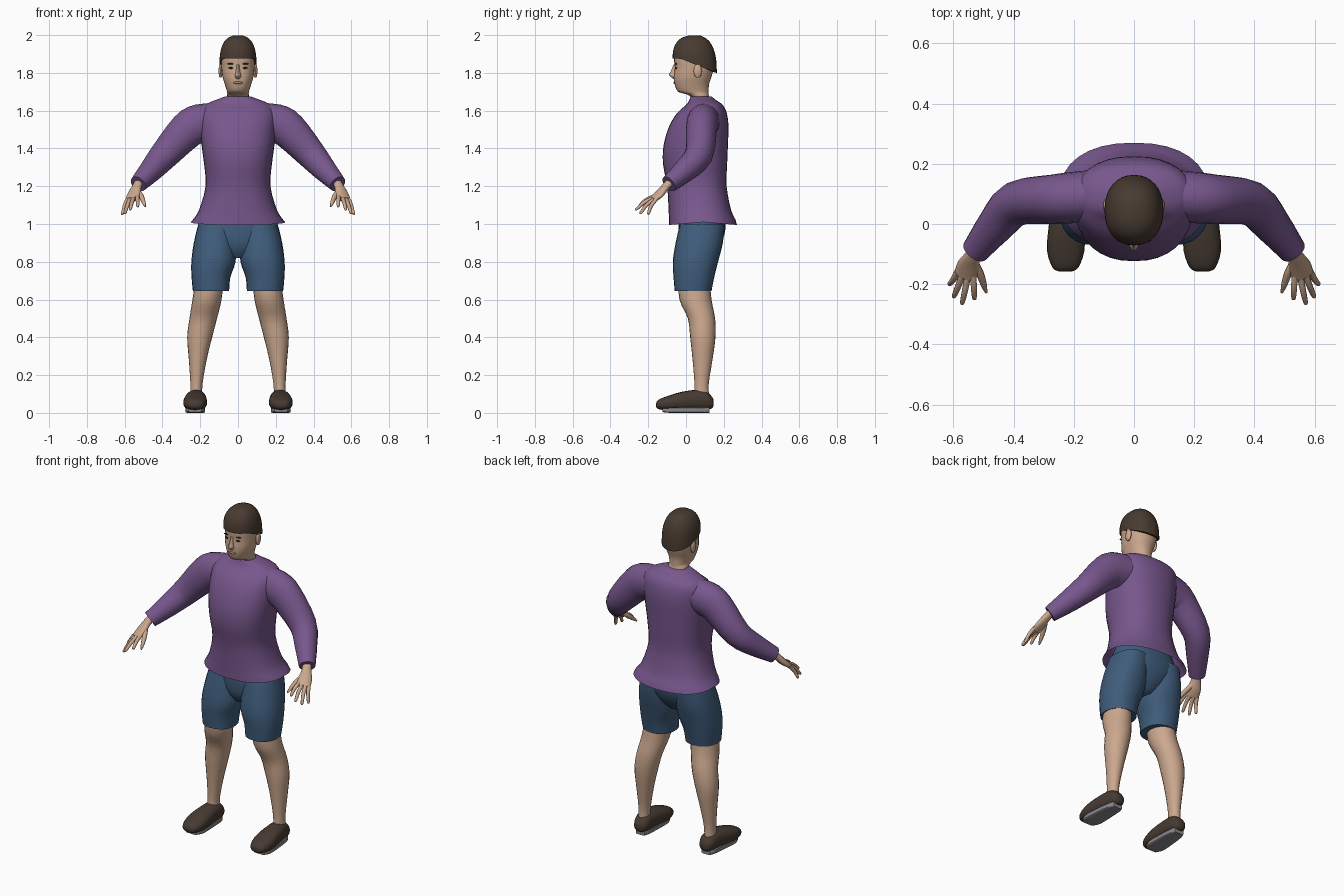
import bpy, bmesh, math
from mathutils import Vector

if "Cube" in bpy.data.objects:
    bpy.data.objects.remove(bpy.data.objects["Cube"])


def mat(name, r, g, b):
    m = bpy.data.materials.new(name)
    m.diffuse_color = (r, g, b, 1)
    m.use_nodes = True
    m.node_tree.nodes["Principled BSDF"].inputs["Base Color"].default_value = m.diffuse_color
    return m


SKIN = mat("skin", 0.60, 0.39, 0.27)
PURPLE = mat("purple_cloth", 0.185, 0.095, 0.265)
BLUE = mat("blue_cloth", 0.05, 0.108, 0.20)
HAIR = mat("dark_brown_hair", 0.065, 0.043, 0.03)
SHOE = mat("brown_leather", 0.062, 0.043, 0.032)
SOLE = mat("grey_rubber", 0.25, 0.25, 0.27)
LIP = mat("lip", 0.42, 0.23, 0.17)
DARK = mat("dark_eye", 0.03, 0.02, 0.016)


def smooth_rows(rows, sub):
    """Catmull-Rom interpolation of rows of numbers."""
    out = []
    for i in range(len(rows) - 1):
        a, b, c, d = (rows[max(0, min(len(rows) - 1, i + k))] for k in (-1, 0, 1, 2))
        for s in range(sub):
            t = s / sub
            out.append([0.5 * (2 * q + (r - p) * t + (2 * p - 5 * q + 4 * r - w) * t * t
                               + (3 * q - p - 3 * r + w) * t ** 3)
                        for p, q, r, w in zip(a, b, c, d)])
    return out + [list(rows[-1])]


def skin_rings(name, rings, material, mirror=False, caps=(True, True), angle=50):
    """Join rings of points into one smooth surface."""
    bm = bmesh.new()
    vr = [[bm.verts.new(p) for p in ring] for ring in rings]
    n = len(vr[0])
    for a, b in zip(vr, vr[1:]):
        for i in range(n):
            j = (i + 1) % n
            bm.faces.new((a[i], a[j], b[j], b[i]))
    if caps[0]:
        bm.faces.new(vr[0][::-1])
    if caps[1]:
        bm.faces.new(vr[-1])
    bmesh.ops.recalc_face_normals(bm, faces=bm.faces)
    me = bpy.data.meshes.new(name)
    bm.to_mesh(me)
    bm.free()
    me.materials.append(material)
    ob = bpy.data.objects.new(name, me)
    bpy.context.collection.objects.link(ob)
    if mirror:
        ob.modifiers.new("mirror", 'MIRROR').use_mirror_merge = False
    bpy.ops.object.select_all(action='DESELECT')
    ob.select_set(True)
    bpy.context.view_layer.objects.active = ob
    bpy.ops.object.shade_smooth_by_angle(angle=math.radians(angle))
    return ob


def oval(n, power):
    for i in range(n):
        a = 2 * math.pi * i / n
        c, s = math.cos(a), math.sin(a)
        yield (math.copysign(abs(c) ** (2 / power), c),
               math.copysign(abs(s) ** (2 / power), s))


def stack(name, rows, material, n=24, power=2.2, sub=3, dip=0, **kw):
    """Loft upward. Row: z, centre x, half width, front y, back y."""
    rings = []
    for k, (z, cx, hw, y0, y1) in enumerate(smooth_rows(rows, sub)):
        drop = dip if k == 0 else 0
        rings.append([(cx + hw * c, (y0 + y1) / 2 + (y1 - y0) / 2 * s, z - drop * abs(s))
                      for c, s in oval(n, power)])
    return skin_rings(name, rings, material, **kw)


def lengthwise(name, rows, material, n=20, power=2.4, sub=3, **kw):
    """Loft along y. Row: y, centre x, half width, bottom z, top z."""
    rings = [[(cx + hw * c, y, (z0 + z1) / 2 + (z1 - z0) / 2 * s) for c, s in oval(n, power)]
             for y, cx, hw, z0, z1 in smooth_rows(rows, sub)]
    return skin_rings(name, rings, material, **kw)


def tube(name, rows, material, side, n=16, sub=3, **kw):
    """Limb along a path. Row: x, y, z, radius along side, other radius."""
    rows = smooth_rows(rows, sub)
    pts = [Vector(r[:3]) for r in rows]
    rings = []
    for i, r in enumerate(rows):
        t = (pts[min(i + 1, len(pts) - 1)] - pts[max(i - 1, 0)]).normalized()
        u = Vector(side)
        u = (u - t * u.dot(t)).normalized()
        v = t.cross(u)
        rings.append([pts[i] + u * r[3] * c + v * r[4] * s for c, s in oval(n, 2)])
    return skin_rings(name, rings, material, mirror=True, **kw)


def blob(name, centre, size, material, mirror=True, n=12):
    """Small ellipsoid."""
    rings = []
    for k in range(1, 8):
        p = math.pi * k / 8
        rings.append([(centre[0] + size[0] * math.sin(p) * c,
                       centre[1] + size[1] * math.sin(p) * s,
                       centre[2] - size[2] * math.cos(p)) for c, s in oval(n, 2)])
    return skin_rings(name, rings, material, mirror=mirror)


# Shirt body with flared open hem
stack("shirt_body", [
    (1.01, 0, .25, -.09, .27), (1.07, 0, .208, -.092, .24), (1.20, 0, .172, -.10, .215),
    (1.32, 0, .18, -.122, .218), (1.42, 0, .193, -.118, .222), (1.52, 0, .20, -.088, .225),
    (1.59, 0, .20, -.045, .215), (1.63, 0, .175, 0, .195), (1.652, 0, .13, .015, .165),
    (1.675, 0, .068, .025, .135)], PURPLE, n=32, power=2.3, dip=.015, caps=(False, True))

# Sleeves
tube("sleeve", [
    (.08, .10, 1.55, .085, .09), (.20, .088, 1.532, .085, .103), (.27, .082, 1.495, .082, .098),
    (.39, .068, 1.365, .074, .078), (.46, -.005, 1.285, .062, .063),
    (.528, -.09, 1.212, .046, .046)], PURPLE, (0, 1, 0), n=20)

# Hands: palm, fingers and thumb
SPREAD = Vector((.93, .2, -.3)).normalized()
tube("palm", [
    (.515, -.07, 1.235, .026, .022), (.535, -.105, 1.20, .026, .02),
    (.55, -.14, 1.16, .038, .019), (.563, -.175, 1.13, .038, .014)], SKIN, SPREAD)
TIPS = [(.530, -.252, 1.092), (.572, -.268, 1.075), (.600, -.245, 1.055), (.614, -.202, 1.05)]
for i, tip in enumerate(TIPS):
    root = Vector((.560, -.165, 1.138)) + SPREAD * (-.028 + .0187 * i)
    mid = root.lerp(Vector(tip), .5) + Vector((0, -.004, .006))
    tube("finger_%d" % (i + 1), [(*root, .0115, .0115), (*mid, .0105, .0105),
                                 (*root.lerp(Vector(tip), .92), .008, .008),
                                 (*tip, .003, .003)], SKIN, SPREAD, n=8)
tube("thumb", [(.535, -.12, 1.18, .014, .014), (.512, -.165, 1.145, .014, .013),
               (.498, -.205, 1.112, .010, .010), (.491, -.228, 1.092, .004, .004)],
     SKIN, SPREAD, n=8)

# Shorts
stack("shorts_seat", [
    (.82, 0, .05, .0, .12), (.88, 0, .13, -.035, .175), (.98, 0, .205, -.04, .21),
    (1.10, 0, .165, -.03, .19)], BLUE, n=28)
stack("shorts_leg", [
    (.645, .143, .096, -.06, .135), (.72, .143, .103, -.066, .15), (.80, .13, .117, -.07, .17),
    (.90, .122, .112, -.055, .195), (1.0, .11, .10, -.032, .205)], BLUE, n=24, mirror=True)

# Bare legs
stack("leg", [
    (.07, .222, .033, .04, .125), (.15, .22, .032, .045, .12), (.28, .213, .047, .035, .14),
    (.40, .203, .066, .022, .156), (.50, .184, .073, .010, .154), (.60, .164, .077, -.035, .135),
    (.72, .15, .075, -.04, .125)], SKIN, n=20, power=2, mirror=True)

# Shoes and soles
lengthwise("shoe", [
    (-.158, .228, .02, .032, .052), (-.145, .228, .043, .020, .070), (-.09, .227, .062, .012, .092),
    (-.02, .225, .060, .012, .112), (.06, .222, .052, .014, .122), (.11, .22, .046, .016, .112),
    (.138, .22, .032, .025, .085), (.146, .22, .016, .04, .07)], SHOE, mirror=True)
lengthwise("shoe_sole", [
    (-.125, .228, .035, .004, .028), (-.08, .227, .052, 0, .03), (0, .225, .05, 0, .03),
    (.09, .222, .042, 0, .03), (.125, .22, .03, 0, .03)], SOLE, power=6, mirror=True, angle=35)

# Neck and head
stack("head", [
    (1.60, 0, .065, .035, .135), (1.66, 0, .058, .035, .125), (1.686, 0, .057, .005, .12),
    (1.70, 0, .058, -.042, .12), (1.74, 0, .070, -.060, .122), (1.78, 0, .082, -.064, .135),
    (1.83, 0, .088, -.060, .148), (1.88, 0, .089, -.063, .15), (1.93, 0, .083, -.048, .14),
    (1.965, 0, .055, -.015, .105), (1.985, 0, .02, .02, .07)], SKIN, n=28)

# Hair cap: the lower edge is high over the brow, low at the nape
hair = []
for k in range(13):
    t = min(k / 12, .985)
    f = (1 - t ** 2.5) ** (1 / 2.5)
    ring = []
    for c, s in oval(32, 2.2):
        base = 1.845 + (-.045 * s if s > 0 else .03 * min(1, -s * 1.6))
        ring.append((.098 * c * f, .046 + .117 * s * f, base + (2.0 - base) * t))
    hair.append(ring)
hair.insert(0, [(x * .85, .046 + (y - .046) * .85, z + .004) for x, y, z in hair[0]])
skin_rings("hair", hair, HAIR, caps=(False, True))

# Face details
stack("nose", [
    (1.765, 0, .010, -.062, -.03), (1.778, 0, .017, -.080, -.03), (1.79, 0, .016, -.090, -.03),
    (1.81, 0, .011, -.080, -.03), (1.845, 0, .009, -.066, -.03)], SKIN, n=12, power=2)
blob("ear", (.092, .062, 1.81), (.011, .022, .038), SKIN)
blob("eye", (.036, -.052, 1.826), (.014, .006, .005), DARK)
blob("eyebrow", (.037, -.053, 1.848), (.021, .007, .004), DARK)
blob("lips", (0, -.059, 1.748), (.026, .008, .007), LIP, mirror=False)
